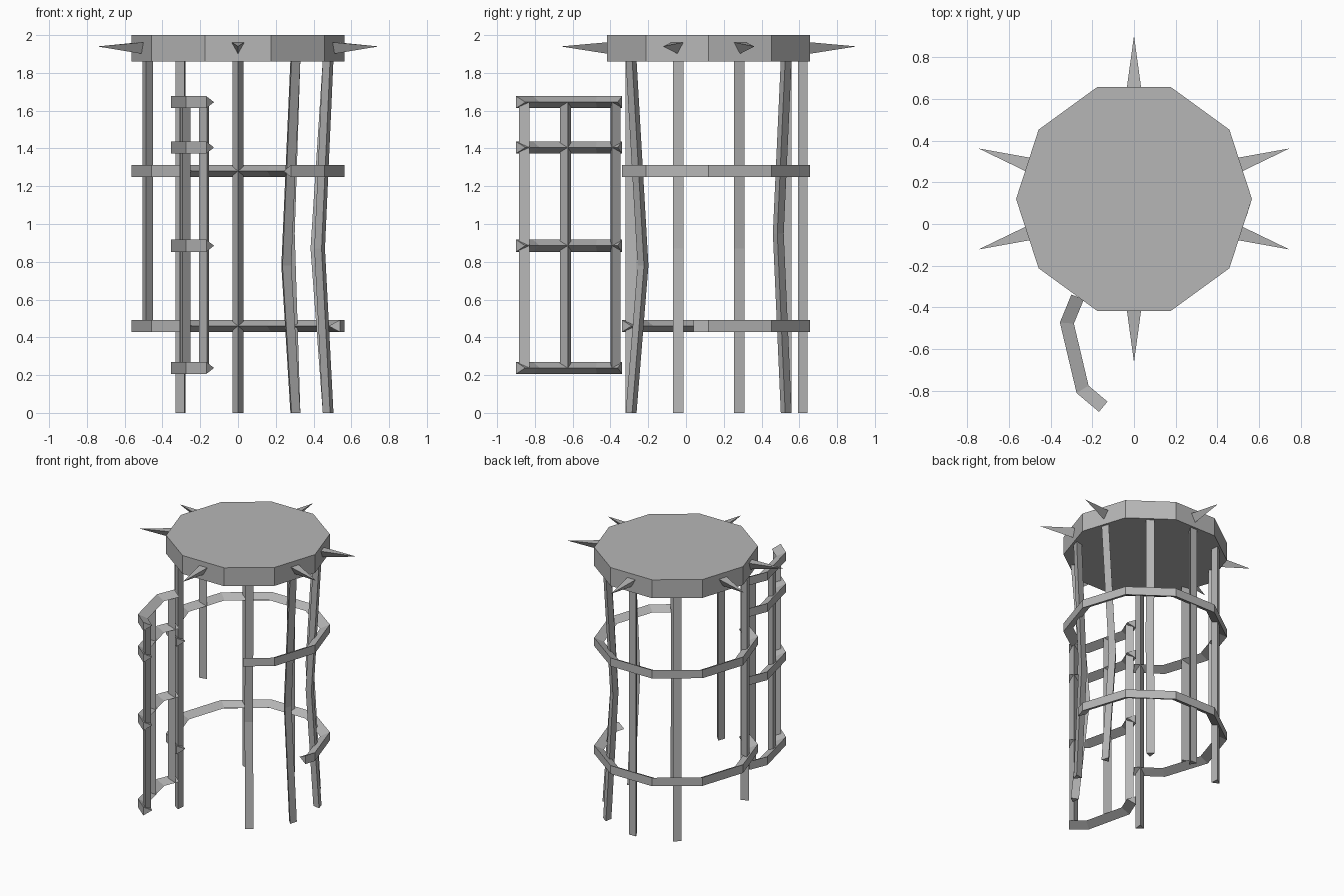
import bpy, bmesh
from math import radians, sin, cos
from mathutils import Vector

cube = bpy.data.objects.get("Cube")
if cube:
    bpy.data.objects.remove(cube)

grey = bpy.data.materials.new("plain grey")
grey.use_nodes = True
grey.diffuse_color = (0.47, 0.47, 0.47, 1)
grey.node_tree.nodes["Principled BSDF"].inputs["Base Color"].default_value = grey.diffuse_color

CENTRE = Vector((0, 0.12))
RADIUS = 0.565
APOTHEM = RADIUS * cos(radians(18))
BAR = 0.064          # height and depth of the hoop section


def polar(deg, r):
    return CENTRE + Vector((cos(radians(deg)), sin(radians(deg)))) * r


def at(p, z):
    return Vector((p.x, p.y, z))


def loft(name, sections):
    """Join matching cross-sections into one closed solid."""
    bm = bmesh.new()
    rings = [[bm.verts.new(p) for p in s] for s in sections]
    n = len(rings[0])
    for a, b in zip(rings, rings[1:]):
        for i in range(n):
            j = (i + 1) % n
            bm.faces.new((a[i], a[j], b[j], b[i]))
    bm.faces.new(rings[0])
    bm.faces.new(rings[-1])
    bmesh.ops.recalc_face_normals(bm, faces=bm.faces[:])
    mesh = bpy.data.meshes.new(name)
    bm.to_mesh(mesh)
    bm.free()
    mesh.materials.append(grey)
    obj = bpy.data.objects.new(name, mesh)
    bpy.context.collection.objects.link(obj)
    return obj


def left_of(d):
    return Vector((-d.y, d.x)).normalized()


def hoop(name, path, z):
    """Triangular bar along a path, flat side out, ridge on the left of travel."""
    sections = []
    for i, p in enumerate(path):
        n1 = left_of(p - path[i - 1]) if i else None
        n2 = left_of(path[i + 1] - p) if i < len(path) - 1 else None
        n1, n2 = n1 or n2, n2 or n1
        mitre = (n1 + n2) / (1 + n1.dot(n2))
        sections.append([at(p, z + BAR / 2), at(p, z - BAR / 2), at(p + mitre * BAR, z)])
    loft(name, sections)


def post(name, p, inward, levels):
    """Triangular upright; levels hold a height and a sideways offset."""
    side = left_of(inward) * 0.029
    tri = [p - side, p + side, p + inward * 0.05]
    loft(name, [[at(q + Vector(off), z) for q in tri] for z, off in levels])


# Lid
corners = [polar(a, RADIUS) for a in range(0, 360, 36)]
loft("lid", [[at(p, z) for p in corners] for z in (1.86, 2.0)])

# Lid spikes
for k, a in enumerate((18, 90, 162, 198, 270, 342)):
    out = polar(a, 1) - CENTRE
    base, side = polar(a, APOTHEM - 0.01), left_of(out) * 0.035
    tip = at(polar(a, 0.783), 1.94)
    tri = [at(base + side, 1.963), at(base - side, 1.963), at(base, 1.9)]
    loft(f"spike_{k + 1}", [tri, [tip + (v - tip) * 0.01 for v in tri]])

# Cage posts: some bent inward, two broken short
bends = {-54: (-0.048, 0.063, 0.78), -18: (-0.045, 0, 0.87),
         18: (-0.065, 0, 0.87), 54: (-0.03, -0.042, 0.95)}
broken = {162: 0.725, 198: 0.48}
for k, a in enumerate(range(-54, 235, 36)):
    levels = [(broken.get(a, 0), (0, 0)), (1.87, (0, 0))]
    if a in bends:
        dx, dy, z = bends[a]
        levels.insert(1, (z, (dx, dy)))
    post(f"cage_post_{k + 1}", polar(a, 0.522), CENTRE - polar(a, 1), levels)

# Cage hoops, open at the front doorway
door_right, door_left = Vector((0.28, -0.34)), Vector((-0.28, -0.34))
hoop("upper_hoop", [door_right] + [polar(a, RADIUS) for a in range(-36, 217, 36)] + [door_left], 1.28)
hoop("lower_hoop", [Vector((0.54, 0.04))] + [polar(a, RADIUS) for a in range(0, 217, 36)] + [door_left], 0.46)

# Open door: rails follow the bent doorway section
door = [Vector(p) for p in ((-0.3, -0.338), (-0.355, -0.472), (-0.275, -0.81), (-0.168, -0.9))]
for k, z in enumerate((0.238, 0.885, 1.405, 1.645)):
    hoop(f"door_rail_{k + 1}", door, z)

# Door uprights
for k, t in enumerate((0.22, 0.5, 0.75)):
    a, b = door[k], door[k + 1]
    inward = left_of(b - a)
    post(f"door_post_{k + 1}", a.lerp(b, t) + inward * 0.015, inward,
         [(0.238, (0, 0)), (1.645, (0, 0))])
